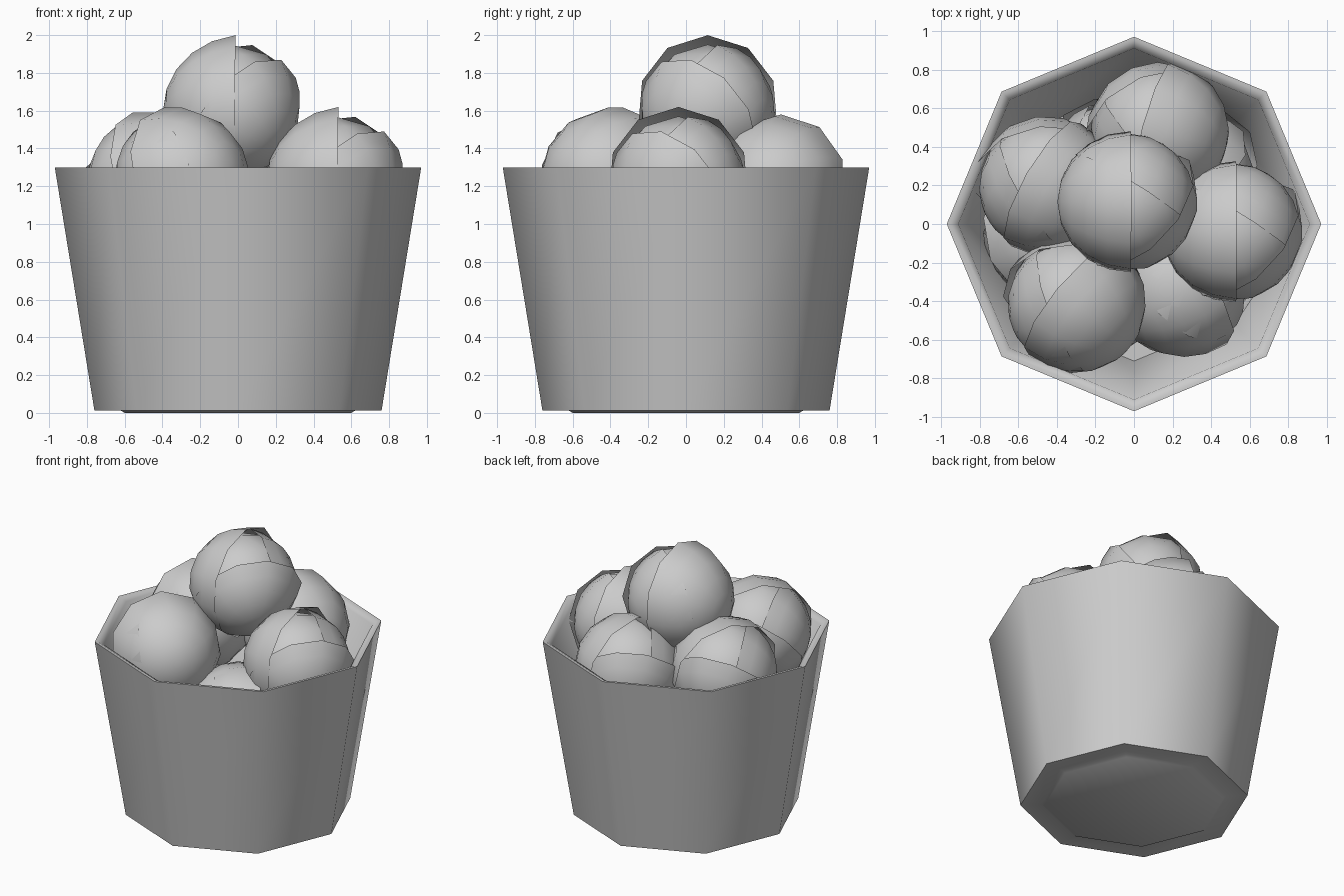
import bpy, bmesh, math
from mathutils import Vector, Matrix, Euler

if "Cube" in bpy.data.objects:
    bpy.data.objects.remove(bpy.data.objects["Cube"])


def finish(bm, name, angle=60):
    bmesh.ops.recalc_face_normals(bm, faces=bm.faces[:])
    mesh = bpy.data.meshes.new(name)
    bm.to_mesh(mesh)
    bm.free()
    ob = bpy.data.objects.new(name, mesh)
    bpy.context.collection.objects.link(ob)
    bpy.ops.object.select_all(action='DESELECT')
    ob.select_set(True)
    bpy.context.view_layer.objects.active = ob
    bpy.ops.object.shade_smooth_by_angle(angle=math.radians(angle))
    return ob


# Octagonal bucket: lathed profile, capped underneath and inside
profile = [(0.60, 0.0), (0.62, 0.012), (0.76, 0.012), (0.97, 1.30),
           (0.95, 1.30), (0.91, 1.275), (0.71, 0.07)]
bm = bmesh.new()
rings = [[bm.verts.new((r * math.cos(i * math.pi / 4), r * math.sin(i * math.pi / 4), z))
          for i in range(8)] for r, z in profile]
for a, b in zip(rings, rings[1:]):
    for i in range(8):
        j = (i + 1) % 8
        bm.faces.new((a[i], a[j], b[j], b[i]))
bm.faces.new(rings[0][::-1])
bm.faces.new(rings[-1])
finish(bm, "bucket", 50)


def add_leaf(bm, direction, tip, radius, flare, half_angle, segs=11, steps=5):
    """Cupped leaf: a spherical cap whose rim flares out towards the tip."""
    d = Vector(direction).normalized()
    t = Vector(tip)
    t = (t - d * t.dot(d)).normalized()
    s = d.cross(t)
    prev = [bm.verts.new(d * radius)] * segs
    for k in range(1, steps + 1):
        u = k / steps
        phi = math.radians(half_angle) * u
        ring = []
        for i in range(segs):
            a = 2 * math.pi * i / segs
            r = radius + flare * u ** 3 * (0.2 + 0.8 * max(0, math.cos(a)))
            side = t * math.cos(a) + s * math.sin(a)
            ring.append(bm.verts.new((d * math.cos(phi) + side * math.sin(phi)) * r))
        for i in range(segs):
            j = (i + 1) % segs
            if k == 1:
                bm.faces.new((prev[0], ring[i], ring[j]))
            else:
                bm.faces.new((prev[i], ring[i], ring[j], prev[j]))
        prev = ring


# Leafy round head: core ball wrapped in three cupped leaves
bm = bmesh.new()
bmesh.ops.create_icosphere(bm, subdivisions=2, radius=0.35)
add_leaf(bm, (-1, 0, 0), (0, 0, 1), 0.362, 0.038, 93)
add_leaf(bm, (0.65, -0.55, -0.5), (0.6, 0.4, 0.6), 0.357, 0.035, 77)
add_leaf(bm, (0.5, 0.8, -0.1), (-0.3, 0.2, 0.9), 0.354, 0.016, 80)
head = finish(bm, "leafy_head_top")
head.location = (-0.035, 0.115, 1.60)

# Pile: position and rotation in degrees
pile = [
    ((0.51, -0.04), 1.22, (0, 0, 0)),
    ((-0.30, -0.41), 1.235, (0, 15, 140)),
    ((-0.45, 0.20), 1.21, (0, 15, 150)),
    ((0.13, 0.48), 1.19, (0, 10, 165)),
    ((0.23, -0.32), 0.86, (100, 20, 40)),
    ((-0.42, -0.05), 0.68, (30, 60, 200)),
    ((0.28, 0.26), 0.70, (60, 10, 80)),
    ((0.30, -0.20), 0.47, (15, 40, 10)),
    ((-0.15, -0.30), 0.47, (70, 0, 250)),
    ((-0.10, 0.28), 0.47, (0, 35, 120)),
]
for n, (xy, z, rot) in enumerate(pile, 1):
    ob = bpy.data.objects.new(f"leafy_head_{n}", head.data)
    ob.location = (*xy, z)
    ob.rotation_euler = Euler([math.radians(v) for v in rot])
    bpy.context.collection.objects.link(ob)
